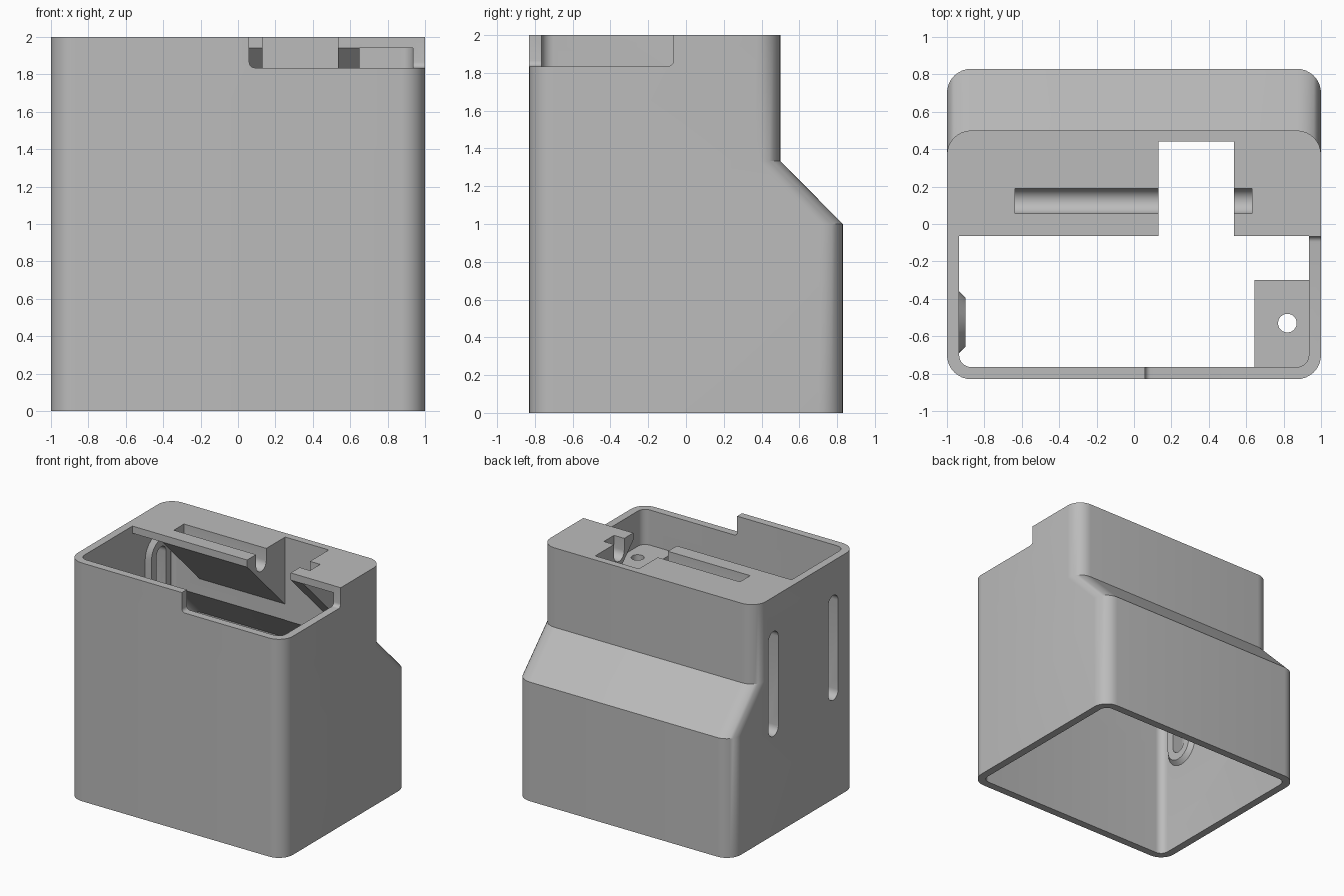
import bpy, bmesh
from math import pi, sin, cos

cube = bpy.data.objects.get("Cube")
if cube:
    bpy.data.objects.remove(cube, do_unlink=True)

grey = bpy.data.materials.new("plain grey")
grey.use_nodes = True
colour = (0.5, 0.5, 0.5, 1)
grey.diffuse_color = colour
grey.node_tree.nodes["Principled BSDF"].inputs["Base Color"].default_value = colour


def loft(name, rings):
    """Skin a closed solid through rings with equal point counts."""
    bm = bmesh.new()
    loops = [[bm.verts.new(p) for p in r] for r in rings]
    n = len(loops[0])
    for a, b in zip(loops, loops[1:]):
        for i in range(n):
            j = (i + 1) % n
            bm.faces.new((a[i], a[j], b[j], b[i]))
    bm.faces.new(loops[0][::-1])
    bm.faces.new(loops[-1])
    bmesh.ops.recalc_face_normals(bm, faces=bm.faces)
    me = bpy.data.meshes.new(name)
    bm.to_mesh(me)
    bm.free()
    me.materials.append(grey)
    ob = bpy.data.objects.new(name, me)
    bpy.context.collection.objects.link(ob)
    return ob


def along_x(name, profile, x0, x1):
    return loft(name, [[(x, y, z) for y, z in profile] for x in (x0, x1)])


def box(name, x0, x1, y0, y1, z0, z1):
    return along_x(name, [(y0, z0), (y1, z0), (y1, z1), (y0, z1)], x0, x1)


def rounded(hx, y0, y1, z, r_front, r_back, n=8):
    """Horizontal rectangle with rounded corners."""
    pts = []
    for k, (sx, y, sy, r) in enumerate([(1, y1, -1, r_back), (-1, y1, -1, r_back),
                                        (-1, y0, 1, r_front), (1, y0, 1, r_front)]):
        for i in range(n + 1):
            a = (k + i / n) * pi / 2
            pts.append((sx * (hx - r) + r * cos(a), y + sy * r + r * sin(a), z))
    return pts


def oval(y, z, r, half, n=12):
    """Upright slot outline in the side plane."""
    return [(y + r * cos(a), z + s * half + r * sin(a))
            for s, start in ((1, 0), (-1, pi))
            for a in [start + pi * i / n for i in range(n + 1)]]


def combine(target, other, op):
    mod = target.modifiers.new(op, 'BOOLEAN')
    mod.operation, mod.solver, mod.object = op, 'EXACT', other
    bpy.context.view_layer.objects.active = target
    bpy.ops.object.modifier_apply(modifier=mod.name)
    bpy.data.objects.remove(other, do_unlink=True)


# Stepped outer body, then its hollow with an open bottom
shell = loft("housing", [rounded(1, -.83, y, z, .13, .13)
                         for y, z in ((.83, 0), (.83, 1), (.5, 1.333), (2 * .25, 2))])
hollow = loft("hollow", [rounded(.935, -.765, y, z, .065, .065)
                         for y, z in ((.765, -.1), (.765, .973), (.435, 1.306), (.435, 1.94))])
combine(shell, hollow, 'DIFFERENCE')
opening = loft("opening", [rounded(.935, -.765, -.065, z, .065, .0005) for z in (1.8, 2.1)])
combine(shell, opening, 'DIFFERENCE')

# Sloped support below the top plate
wedge = along_x("plate_support", [(-.065, 1.94), (-.065, 1.96), (.46, 1.96), (.46, 1.415)], -.66, .65)
combine(shell, wedge, 'UNION')

# Screw shelf in the front corner, tapering down to the side wall
shelf_profile = [(.645, 1.54), (.96, 1.54), (.96, 1.125), (.645, 1.44)]
shelf = loft("screw_shelf", [[(x, y, z) for x, z in shelf_profile] for y in (-.79, -.3)])
combine(shell, shelf, 'UNION')
hole = loft("screw_hole", [[(.82 + .05 * cos(i * pi / 12), -.53 + .05 * sin(i * pi / 12), z)
                            for i in range(24)] for z in (.9, 1.8)])
combine(shell, hole, 'DIFFERENCE')

# Two bevelled bosses with through slots on one side wall
for y in (-.525, .268):
    boss = loft("slot_boss", [[(x, a, b) for a, b in oval(y, 1.27, r, .375)]
                              for x, r in ((-.96, .165), (-.935, .165), (-.9, .13))])
    combine(shell, boss, 'UNION')
    combine(shell, along_x("side_slot", oval(y, 1.27, .065, .375), -1.1, -.8), 'DIFFERENCE')

# Round-bottomed groove and rectangular notch in the top plate
combine(shell, along_x("groove", oval(.1225, 2.0, .0675, .1), -.635, .63), 'DIFFERENCE')
combine(shell, box("notch", .13, .535, -.3, .44, 1.2, 2.1), 'DIFFERENCE')

# Lowered rim around the front corner, with filleted ends
rim = box("rim_cut", .06, 1.1, -.9, -.066, 1.835, 2.1)
bm = bmesh.new()
bm.from_mesh(rim.data)
low = [e for e in bm.edges if all(v.co.z < 1.9 for v in e.verts)
       and (all(v.co.x < .1 for v in e.verts) or all(v.co.y > -.1 for v in e.verts))]
bmesh.ops.bevel(bm, geom=low, offset=.03, segments=5, profile=.5, affect='EDGES')
bm.to_mesh(rim.data)
bm.free()
combine(shell, rim, 'DIFFERENCE')

# Smooth rounded corners, keep hard edges
bpy.ops.object.select_all(action='DESELECT')
shell.select_set(True)
bpy.context.view_layer.objects.active = shell
bpy.ops.object.shade_smooth_by_angle(angle=pi / 7)
